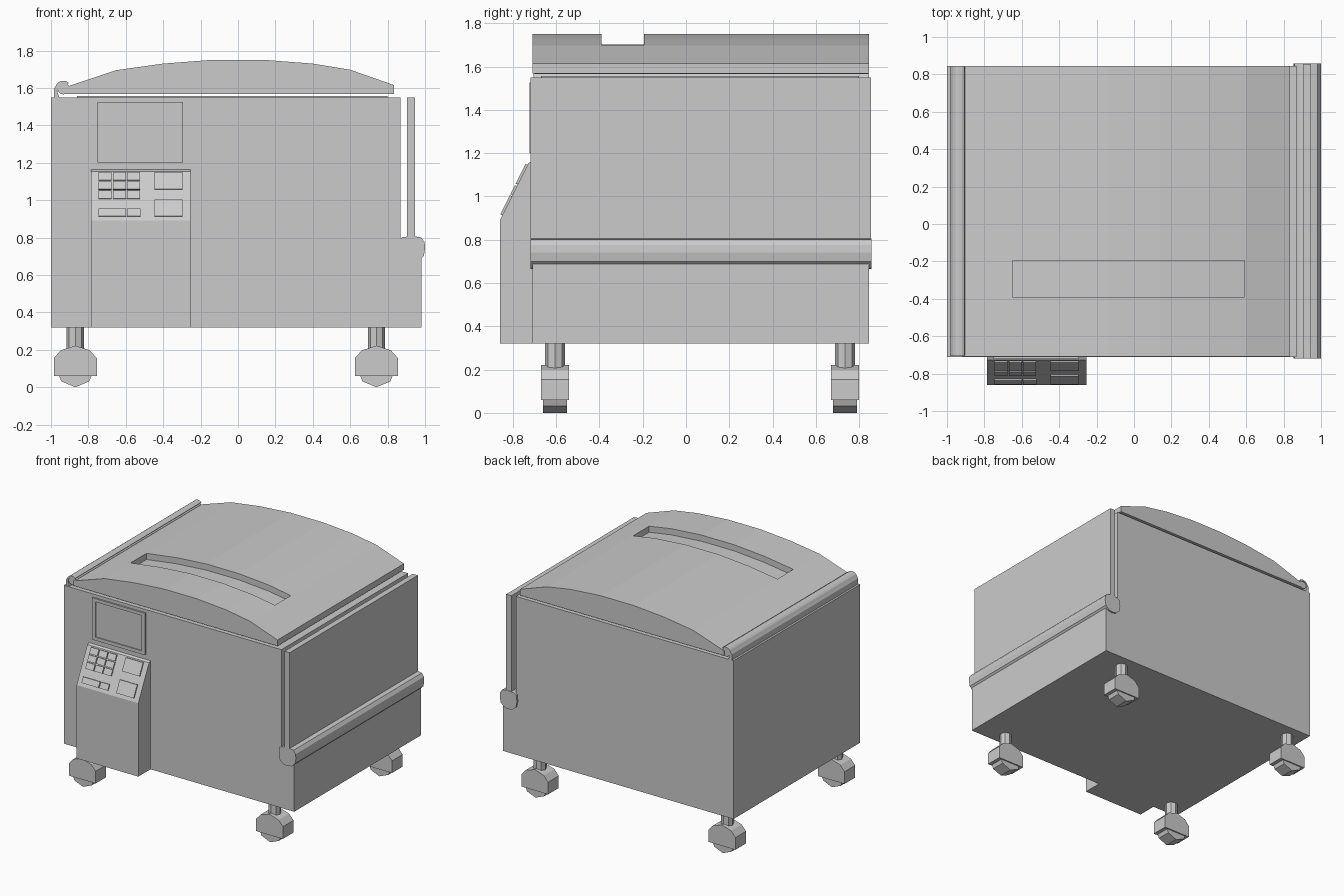
import bpy, bmesh, math

if "Cube" in bpy.data.objects:
    bpy.data.objects.remove(bpy.data.objects["Cube"])


def extrude(name, profile, a, b, axis='Y'):
    """Prism: profile is (x,z) swept along Y, or (y,z) swept along X."""
    bm = bmesh.new()

    def ring(t):
        return [bm.verts.new((p, t, q) if axis == 'Y' else (t, p, q)) for p, q in profile]
    r0, r1 = ring(a), ring(b)
    n = len(profile)
    bm.faces.new(r0)
    bm.faces.new(r1[::-1])
    for i in range(n):
        j = (i + 1) % n
        bm.faces.new((r0[i], r1[i], r1[j], r0[j]))
    bmesh.ops.recalc_face_normals(bm, faces=bm.faces)
    me = bpy.data.meshes.new(name)
    bm.to_mesh(me)
    bm.free()
    ob = bpy.data.objects.new(name, me)
    bpy.context.collection.objects.link(ob)
    return ob


def box(name, x0, x1, y0, y1, z0, z1):
    return extrude(name, [(x0, z0), (x1, z0), (x1, z1), (x0, z1)], y0, y1)


def arc(cx, cz, r, a0, a1, n):
    return [(cx + r * math.cos(math.radians(a0 + (a1 - a0) * i / n)),
             cz + r * math.sin(math.radians(a0 + (a1 - a0) * i / n))) for i in range(n + 1)]


def cut(ob, cutter):
    m = ob.modifiers.new("cut", 'BOOLEAN')
    m.operation, m.solver, m.object = 'DIFFERENCE', 'EXACT', cutter
    bpy.context.view_layer.update()
    dg = bpy.context.evaluated_depsgraph_get()
    me = bpy.data.meshes.new_from_object(ob.evaluated_get(dg))
    ob.modifiers.clear()
    ob.data = me
    bpy.data.objects.remove(cutter)


# Cabinet, stepped in behind the folding side shelf
extrude("cabinet", [(-1, .32), (.98, .32), (.98, .72), (.87, .72), (.87, 1.55), (-1, 1.55)], -.71, .845)
box("lid_seal", -.86, .80, -.67, .80, 1.545, 1.556)

# Domed lid with a curved grip slot
dome = [(.835, 1.615), (.6, 1.697), (.4, 1.73), (.14, 1.75), (-.14, 1.75),
        (-.4, 1.73), (-.65, 1.695), (-.92, 1.605)]
lid = extrude("lid", [(-.92, 1.568), (.835, 1.568)] + dome, -.708, .845)
floor = [(.59, 1.652)] + [(x, z - .048) for x, z in dome[2:6]] + [(-.65, 1.647)]
cut(lid, extrude("slot_cutter", floor + [(-.65, 1.9), (.59, 1.9)], -.39, -.195))

# Hinge roll and its bracket
extrude("hinge_roll", arc(-.934, 1.598, .033, 0, 330, 11), -.70, .84)
extrude("hinge_bracket", [(-.985, 1.55), (-.955, 1.55), (-.965, 1.575)]
        + arc(-.934, 1.593, .033, 190, 50, 5) + arc(-.934, 1.593, .045, 50, 160, 5)
        + [(-.985, 1.595)], -.705, .845)

# Folding side shelf: flat panel with a thick rounded lower edge
box("side_panel", .903, .947, -.718, .855, .78, 1.55)
extrude("side_panel_roll", [(.853, .74), (.858, .79), (.88, .802), (.91, .806), (.95, .806),
                            (.98, .80), (.998, .775), (1, .74), (.993, .70), (.965, .672),
                            (.927, .664), (.89, .67), (.862, .695)], -.718, .858)

# Control console with sloping face
extrude("console", [(-.70, .32), (-.86, .32), (-.86, .89), (-.728, 1.154), (-.70, 1.168)],
        -.785, -.255, 'X')


def button(name, x0, x1, z0, z1, h=.01):
    y0, y1 = -.86 + .5 * (z0 - .89), -.86 + .5 * (z1 - .89)
    dy, dz = -.894 * h, .447 * h
    extrude(name, [(y0 + .005, z0), (y1 + .005, z1), (y1 + dy, z1 + dz), (y0 + dy, z0 + dz)],
            x0, x1, 'X')


# Keypad and larger buttons
for i in range(3):
    for j in range(3):
        x, z = -.745 + i * .076, 1.005 + j * .049
        button(f"key_{i}_{j}", x, x + .069, z, z + .042)
for name, x0, x1, z0, z1 in [("upper_button", -.447, -.297, 1.055, 1.145),
                             ("lower_button", -.447, -.297, .912, 1.0),
                             ("long_button", -.745, -.60, .912, .952),
                             ("short_button", -.593, -.52, .912, .952)]:
    button(name, x0, x1, z0, z1)

# Display screen in a thin frame
screen = box("screen_frame", -.75, -.295, -.722, -.70, 1.20, 1.525)
cut(screen, box("screen_cutter", -.72, -.325, -.75, -.714, 1.226, 1.50))

# Four casters
for side, x in (("left", -.87), ("right", .74)):
    for end, y in (("front", -.605), ("back", .735)):
        tag = f"{end}_{side}"
        bpy.ops.mesh.primitive_cylinder_add(vertices=8, radius=.046, depth=.16,
                                            location=(x, y, .25))
        bpy.context.object.name = "caster_stem_" + tag
        half = [(.115, .06), (.115, .155), (.078, .197)]
        extrude("caster_housing_" + tag,
                [(x + p, q) for p, q in half] + [(x, .222)] + [(x - p, q) for p, q in half[::-1]],
                y - .065, y + .065)
        extrude("caster_wheel_" + tag, arc(x, .105, .105, 0, 315, 7), y - .055, y + .055)
